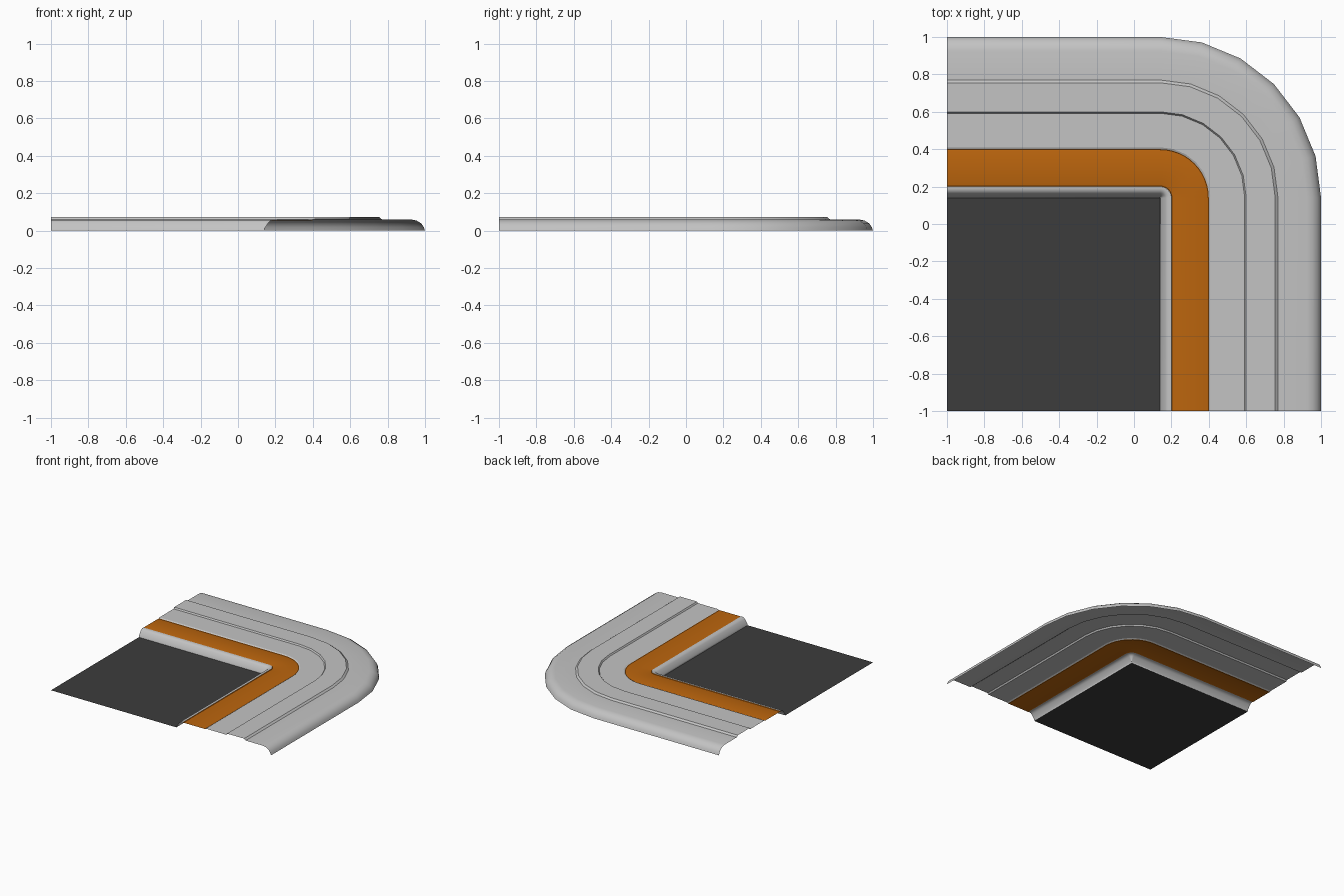
import bpy, bmesh, math

if "Cube" in bpy.data.objects:
    bpy.data.objects.remove(bpy.data.objects["Cube"])

C = 0.14  # shared centre of every corner arc


def material(name, rgb):
    m = bpy.data.materials.new(name)
    m.diffuse_color = (*rgb, 1)
    m.use_nodes = True
    m.node_tree.nodes["Principled BSDF"].inputs["Base Color"].default_value = m.diffuse_color
    return m


concrete = material("concrete grey", (0.55, 0.55, 0.55))
orange = material("orange band", (0.50, 0.13, 0.004))
asphalt = material("dark asphalt", (0.045, 0.045, 0.045))


def strip(name, profile, mat, segs):
    """Sweep (offset, height) points along the L-shaped path with a round corner."""
    bm = bmesh.new()
    rows = []
    for d, z in profile:
        r = d - C
        pts = [(-1, d)]
        for i in range(segs + 1):
            a = math.pi / 2 * i / segs
            pts.append((C + r * math.sin(a), C + r * math.cos(a)))
        pts.append((d, -1))
        rows.append([bm.verts.new((x, y, z)) for x, y in pts])
    for a, b in zip(rows, rows[1:]):
        for i in range(len(a) - 1):
            bm.faces.new((a[i], a[i + 1], b[i + 1], b[i]))
    bmesh.ops.remove_doubles(bm, verts=bm.verts, dist=1e-5)
    bm.normal_update()
    # open sheets: make every face look upward
    bmesh.ops.reverse_faces(bm, faces=[f for f in bm.faces if f.normal.z < 0])
    me = bpy.data.meshes.new(name)
    bm.to_mesh(me)
    bm.free()
    me.materials.append(mat)
    ob = bpy.data.objects.new(name, me)
    bpy.context.collection.objects.link(ob)
    bpy.context.view_layer.objects.active = ob
    ob.select_set(True)
    bpy.ops.object.shade_smooth_by_angle(angle=math.radians(32))
    ob.select_set(False)


# Sunken floor
me = bpy.data.meshes.new("floor")
me.from_pydata([(-1, -1, 0), (C, -1, 0), (C, C, 0), (-1, C, 0)], [], [(0, 1, 2, 3)])
me.materials.append(asphalt)
bpy.context.collection.objects.link(bpy.data.objects.new("floor", me))

# Sloped inner kerb
strip("inner_kerb", [(0.14, 0), (0.143, 0.012), (0.165, 0.045), (0.175, 0.054),
                     (0.188, 0.058), (0.20, 0.058)], concrete, 8)
# Orange band with slightly sunken edges
strip("orange_band", [(0.20, 0.058), (0.203, 0.054), (0.21, 0.056), (0.39, 0.056),
                      (0.397, 0.054), (0.40, 0.056)], orange, 12)
# Flat walkway, raised step and the rounded outer edge
strip("walkway_border", [(0.40, 0.056), (0.41, 0.061)], concrete, 12)
strip("walkway", [(0.41, 0.061), (0.592, 0.061), (0.60, 0.072), (0.755, 0.072),
                  (0.77, 0.060), (0.925, 0.060), (0.955, 0.054), (0.98, 0.038),
                  (0.993, 0.019), (1.0, 0)], concrete, 6)
